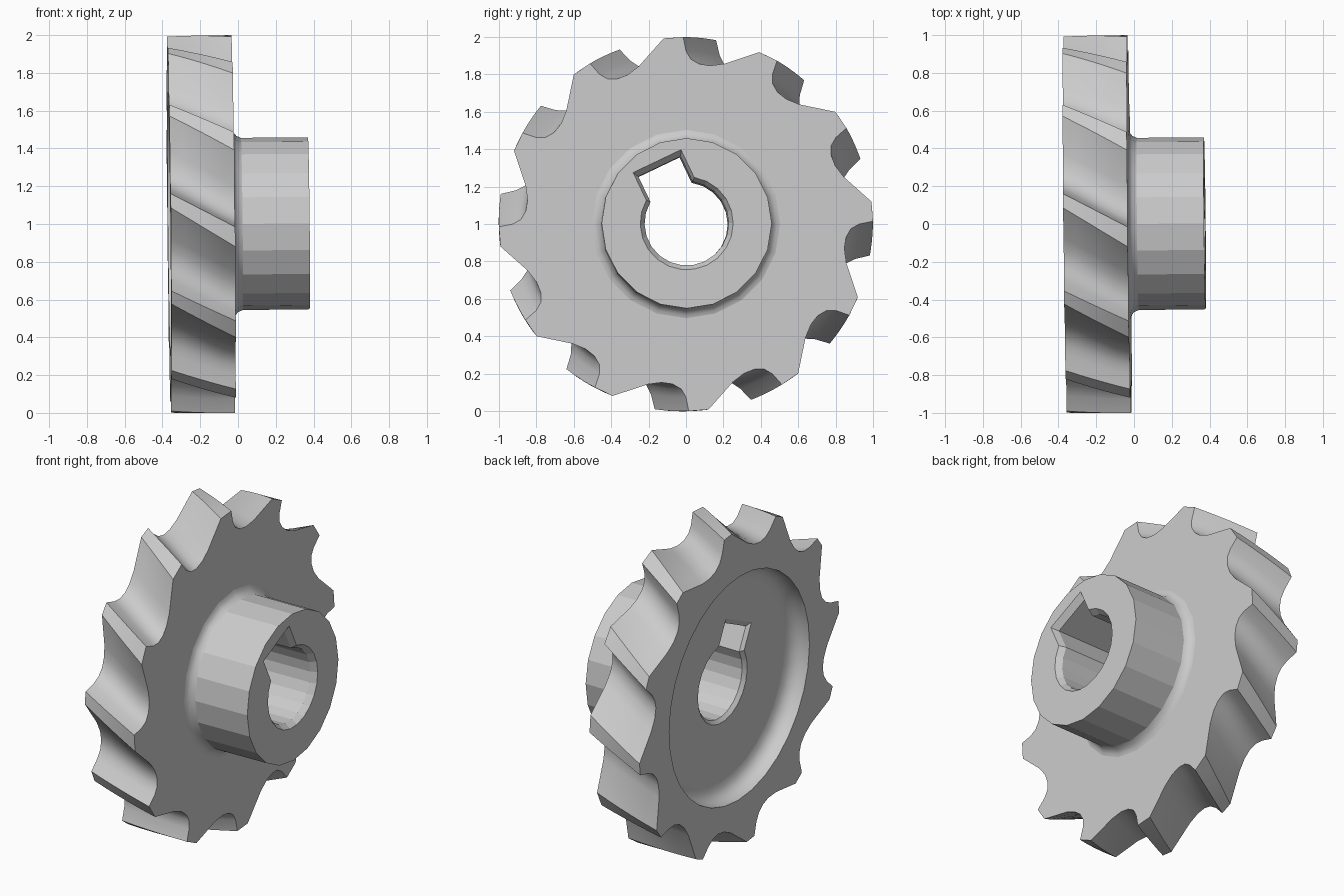
import bpy, bmesh
from math import sin, cos, pi, asin, radians
from mathutils import Vector, Matrix

cube = bpy.data.objects.get("Cube")
if cube:
    bpy.data.objects.remove(cube, do_unlink=True)

steel = bpy.data.materials.new("grey_steel")
steel.use_nodes = True
steel.diffuse_color = (0.6, 0.6, 0.6, 1)
steel.node_tree.nodes["Principled BSDF"].inputs["Base Color"].default_value = (0.6, 0.6, 0.6, 1)


def loft(name, rings):
    """Solid through equal-length rings of points, capped at both ends."""
    bm = bmesh.new()
    loops = [[bm.verts.new(p) for p in ring] for ring in rings]
    for a, b in zip(loops, loops[1:]):
        for i in range(len(a)):
            j = (i + 1) % len(a)
            bm.faces.new((a[i], a[j], b[j], b[i]))
    bm.faces.new(loops[0])
    bm.faces.new(loops[-1])
    bmesh.ops.recalc_face_normals(bm, faces=bm.faces)
    mesh = bpy.data.meshes.new(name)
    bm.to_mesh(mesh)
    bm.free()
    mesh.materials.append(steel)
    obj = bpy.data.objects.new(name, mesh)
    bpy.context.collection.objects.link(obj)
    return obj


def lathe(name, profile, sides):
    """Solid of revolution about x from (x, radius) pairs."""
    return loft(name, [[(x, r * sin(2 * pi * i / sides), r * cos(2 * pi * i / sides))
                        for i in range(sides)] for x, r in profile])


def combine(target, tool, operation):
    mod = target.modifiers.new(operation, 'BOOLEAN')
    mod.operation = operation
    mod.solver = 'EXACT'
    mod.object = tool
    bpy.context.view_layer.objects.active = target
    bpy.ops.object.modifier_apply(modifier=mod.name)
    bpy.data.objects.remove(tool, do_unlink=True)


# Toothed disc: one tooth outline repeated round the axis and twisted along it,
# each point with its own twist so that the land narrows towards the back
BACK, FRONT, TEETH, STEPS = -0.365, -0.025, 12, 5
tooth = [(-0.12, 0.992, 0.21), (-0.015, 1.0, 0.18), (0.0, 0.925, 0.2), (0.025, 0.882, 0.21),
         (0.07, 0.856, 0.21), (0.13, 0.847, 0.21), (0.205, 0.857, 0.21)]


def tooth_ring(t):
    ring = []
    for k in range(TEETH):
        for y, z, twist in tooth:
            a = 2 * pi * k / TEETH + twist * (1 - t)
            ring.append((BACK + (FRONT - BACK) * t, y * cos(a) + z * sin(a), z * cos(a) - y * sin(a)))
    return ring


cutter = loft("milling_cutter", [tooth_ring(i / STEPS) for i in range(STEPS + 1)])

# Round recess in the back, with a filleted floor
FLOOR, FILLET, RIM = -0.25, 0.085, 0.70
fillet = [(FLOOR - FILLET * (1 - sin(a)), RIM - FILLET * (1 - cos(a)))
          for a in (radians(22.5 * i) for i in range(5))]
combine(cutter, lathe("recess_tool", [(-0.5, RIM)] + fillet, 32), 'DIFFERENCE')

# Hub with a fillet at its root
hub = lathe("hub", [(-0.1, 0.51), (-0.027, 0.51), (-0.02, 0.487), (-0.005, 0.467),
                    (0.02, 0.456), (0.375, 0.455)], 20)
combine(cutter, hub, 'UNION')


# Bore with keyway, chamfered at both ends
def bore_ring(x, r, half, top, arc=18, turn=radians(25.5)):
    start = asin(half / r)
    pts = [(-half, top), (half, top)]
    for i in range(arc + 1):
        a = start + (2 * pi - 2 * start) * i / arc
        pts.append((r * sin(a), r * cos(a)))
    return [(x, y * cos(turn) - z * sin(turn), y * sin(turn) + z * cos(turn)) for y, z in pts]


wide, narrow = (0.25, 0.143, 0.37), (0.225, 0.125, 0.337)
stations = [(-0.5, wide), (FLOOR - 0.003, wide), (FLOOR + 0.02, narrow),
            (0.34, narrow), (0.377, wide), (0.5, wide)]
combine(cutter, loft("bore_tool", [bore_ring(x, *s) for x, s in stations]), 'DIFFERENCE')

bpy.ops.object.select_all(action='DESELECT')
cutter.select_set(True)
bpy.context.view_layer.objects.active = cutter
bpy.ops.object.shade_smooth_by_angle(angle=radians(33))

# Faceted hub and bore walls, and flat end faces
for face in cutter.data.polygons:
    if face.center.x > 0.03 or abs(face.normal.x) > 0.99:
        face.use_smooth = False

# Slight lean of the axis, then stand it on the ground
lean = Vector((1, 0, 0)).rotation_difference(Vector((1, 0.01, 0.01))).to_matrix().to_4x4()
cutter.data.transform(Matrix.Translation((0, 0, 1)) @ lean)
